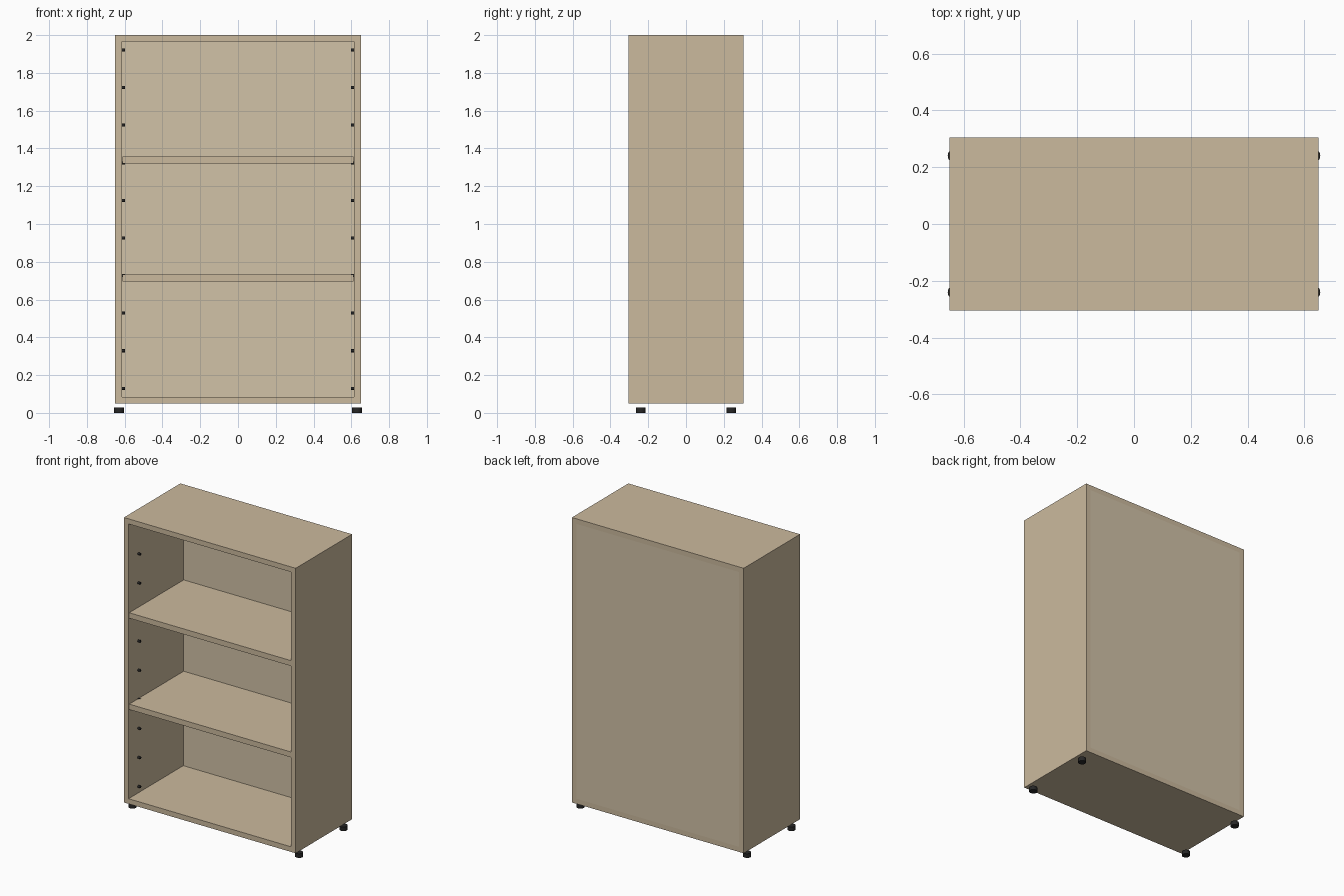
import bpy, math

if "Cube" in bpy.data.objects:
    bpy.data.objects.remove(bpy.data.objects["Cube"])

def material(name, rgb):
    m = bpy.data.materials.new(name)
    m.diffuse_color = (*rgb, 1)
    m.use_nodes = True
    m.node_tree.nodes["Principled BSDF"].inputs["Base Color"].default_value = m.diffuse_color
    return m

WOOD = material("wood", (0.60, 0.49, 0.34))
BACK = material("back_wood", (0.64, 0.54, 0.39))
DARK = material("dark_plastic", (0.02, 0.02, 0.02))

W, D, Z0, Z1 = 0.65, 0.305, 0.05, 2.0   # half width, half depth, bottom, top
T, TB = 0.035, 0.018                    # board and back panel thickness

def box(name, x, y, z, mat):
    """Box from (min, max) ranges on each axis."""
    r = (x, y, z)
    bpy.ops.mesh.primitive_cube_add(size=1, location=[(a + b) / 2 for a, b in r])
    o = bpy.context.object
    o.name = name
    o.scale = [b - a for a, b in r]
    bpy.ops.object.transform_apply(location=False, rotation=False, scale=True)
    o.data.materials.append(mat)
    return o

def cylinder(name, radius, depth, loc, rot=(0, 0, 0), sides=16):
    bpy.ops.mesh.primitive_cylinder_add(vertices=sides, radius=radius, depth=depth,
                                        location=loc, rotation=rot)
    o = bpy.context.object
    o.name = name
    o.data.materials.append(DARK)
    bpy.ops.object.shade_smooth_by_angle(angle=math.radians(40))
    return o

# Carcass: sides, top, bottom and flush back panel
for side, s in (("left", -1), ("right", 1)):
    box(f"{side}_side", sorted((s * W, s * (W - T))), (-D, D), (Z0, Z1), WOOD)
inner = (-W + T, W - T)
box("top_board", inner, (-D, D), (Z1 - T, Z1), WOOD)
box("bottom_board", inner, (-D, D), (Z0, Z0 + T), WOOD)
box("back_panel", inner, (D - TB, D), (Z0 + T, Z1 - T), BACK)

# Two loose shelves
for name, z in (("lower_shelf", 0.695), ("upper_shelf", 1.32)):
    box(name, (-0.612, 0.612), (-D + 0.003, D - TB), (z, z + 0.037), WOOD)

# Shelf pins and feet on both sides
for side, s in (("left", -1), ("right", 1)):
    for i in range(10):
        cylinder(f"{side}_shelf_pin_{i + 1}", 0.008, 0.025,
                 (s * 0.61, -0.2, 0.13 + i * 0.199), (0, math.pi / 2, 0), 12)
    for end, y in (("front", -0.24), ("back", 0.24)):
        cylinder(f"{side}_{end}_foot", 0.026, 0.028, (s * 0.63, y, 0.014))
